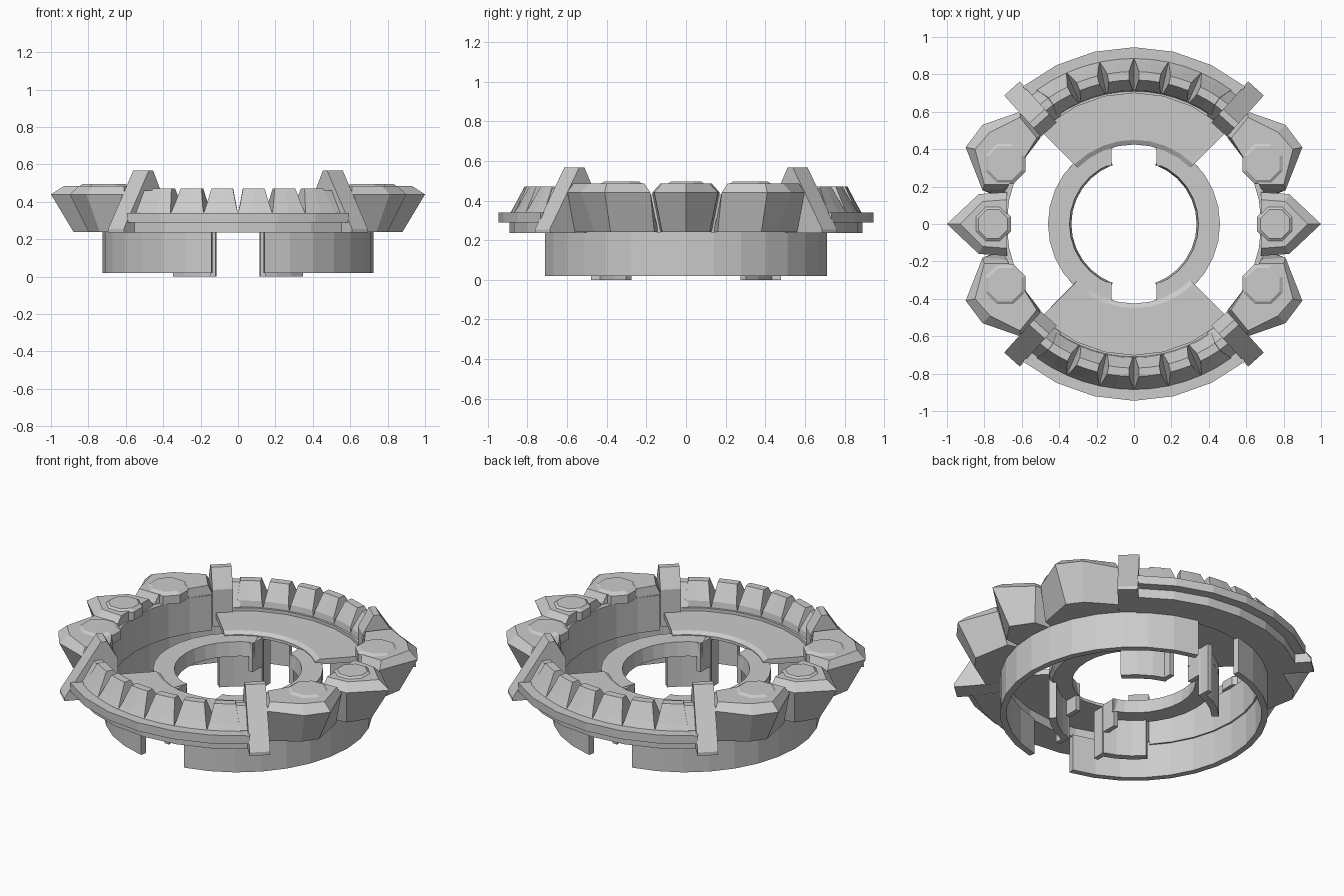
import bpy, bmesh
from math import sin, cos, radians, pi

if "Cube" in bpy.data.objects:
    bpy.data.objects.remove(bpy.data.objects["Cube"])


def loft(name, loops, mirror=(False, False)):
    """Skin a list of equal-length 3D loops, cap both ends, mirror about x / y."""
    bm = bmesh.new()
    rows = [[bm.verts.new(p) for p in loop] for loop in loops]
    n = len(rows[0])
    for a, b in zip(rows, rows[1:]):
        for i in range(n):
            j = (i + 1) % n
            bm.faces.new((a[i], a[j], b[j], b[i]))
    bm.faces.new(rows[0][::-1])
    bm.faces.new(rows[-1])
    bmesh.ops.recalc_face_normals(bm, faces=bm.faces)
    me = bpy.data.meshes.new(name)
    bm.to_mesh(me)
    bm.free()
    ob = bpy.data.objects.new(name, me)
    bpy.context.collection.objects.link(ob)
    if any(mirror):
        m = ob.modifiers.new("mirror", 'MIRROR')
        m.use_axis = (mirror[0], mirror[1], False)
        m.use_mirror_merge = False
    return ob


def polar(r, a, z):
    return (r * cos(radians(a)), r * sin(radians(a)), z)


def sector(name, profile, a0, a1, steps, mirror):
    """Sweep an (r, z) profile around z from angle a0 to a1."""
    loops = [[polar(r, a0 + (a1 - a0) * i / steps, z) for r, z in profile]
             for i in range(steps + 1)]
    return loft(name, loops, mirror)


def box(r0, r1, z0, z1):
    return [(r0, z0), (r1, z0), (r1, z1), (r0, z1)]


def flat(points, z):
    return [(x, y, z) for x, y in points]


def both(points):
    """Complete a half outline (last point on y = 0) to a symmetric one."""
    return [(x, -y) for x, y in points] + [(x, y) for x, y in reversed(points) if y]


X, Y, XY = (True, False), (False, True), (True, True)

# Outer wall: two halves, open at front and back
sector("outer_wall", box(.69, .725, .02, .24), -78.7, 78.7, 14, X)

# Inner collar: two halves with downward clips under the plates
sector("inner_collar", [(.335, .22), (.44, .22), (.46, .24), (.46, .302), (.345, .302)],
       -70, 70, 12, X)
sector("collar_clip", box(.42, .46, 0, .29), 41, 74, 3, XY)
loft("clip_end", [flat([(.12, .31), (.148, .31), (.148, .48), (.12, .48)], z)
                  for z in (.13, .30)], XY)
loft("clip_foot", [flat([(.12, .40), (.148, .40), (.148, .48), (.12, .48)], z)
                   for z in (0, .13)], XY)

# Floor plates at front and back
sector("floor_plate", [(.425, .29), (.72, .29), (.72, .322), (.45, .322), (.425, .307)],
       45, 135, 8, Y)

# Stepped toothed rim at front and back
sector("rim_flange", [(.70, .235), (.89, .235), (.89, .29), (.945, .29), (.945, .34), (.70, .34)],
       51, 129, 6, Y)
for k in range(6):
    a = 60 + 12 * k
    levels = [(6, .71, .885, .34), (5.4, .715, .865, .375), (4.1, .77, .815, .47)]
    loft(f"rim_tooth_{k + 1}",
         [[polar(ri, a - h, z), polar(ro, a - h, z), polar(ro, a, z),
           polar(ro, a + h, z), polar(ri, a + h, z), polar(ri, a, z)]
          for h, ri, ro, z in levels], Y)
# Filler between the end teeth and the posts
sector("rim_end", [(.70, .24), (.88, .24), (.88, .345), (.815, .46), (.77, .46), (.70, .345)],
       48, 56, 1, XY)

# Diagonal posts
c, s = cos(radians(48)), sin(radians(48))
post = [(.68, .24), (.90, .235), (.975, .235), (.975, .255), (.775, .567), (.74, .567), (.68, .46)]
loft("corner_post", [[(r * c - w * s, r * s + w * c, z) for r, z in post]
                     for w in (-.056, .056)], XY)

# Side claws: underside, sharp edge, upper facets
loft("middle_claw", [
    flat(both([(.68, .13), (.80, .12), (.88, 0)]), .24),
    flat(both([(.68, .17), (.83, .16), (1.0, 0)]), .44),
    flat(both([(.68, .13), (.81, .12), (.93, 0)]), .485)], X)
loft("large_claw", [
    flat([(.80, .38), (.74, .46), (.58, .56), (.50, .47), (.62, .30), (.685, .14), (.76, .16)], .24),
    flat([(.90, .41), (.81, .53), (.61, .60), (.50, .47), (.62, .30), (.68, .19), (.81, .18)], .44),
    flat([(.85, .40), (.77, .49), (.61, .57), (.52, .46), (.62, .30), (.67, .21), (.80, .21)], .485)], XY)

# Wall strip joining the claws on the inside
sector("claw_backing", box(.68, .715, .22, .43), -43, 43, 8, X)


# Octagonal studs on the claws
def stud(name, x, y, r, mirror):
    levels = [(r, .43), (r, .48), (r * .8, .495)]
    loft(name, [[(x + q * cos(pi / 8 + i * pi / 4), y + q * sin(pi / 8 + i * pi / 4), z)
                 for i in range(8)] for q, z in levels], mirror)


stud("middle_stud", .755, 0, .105, X)
stud("large_stud", .69, .325, .12, XY)
